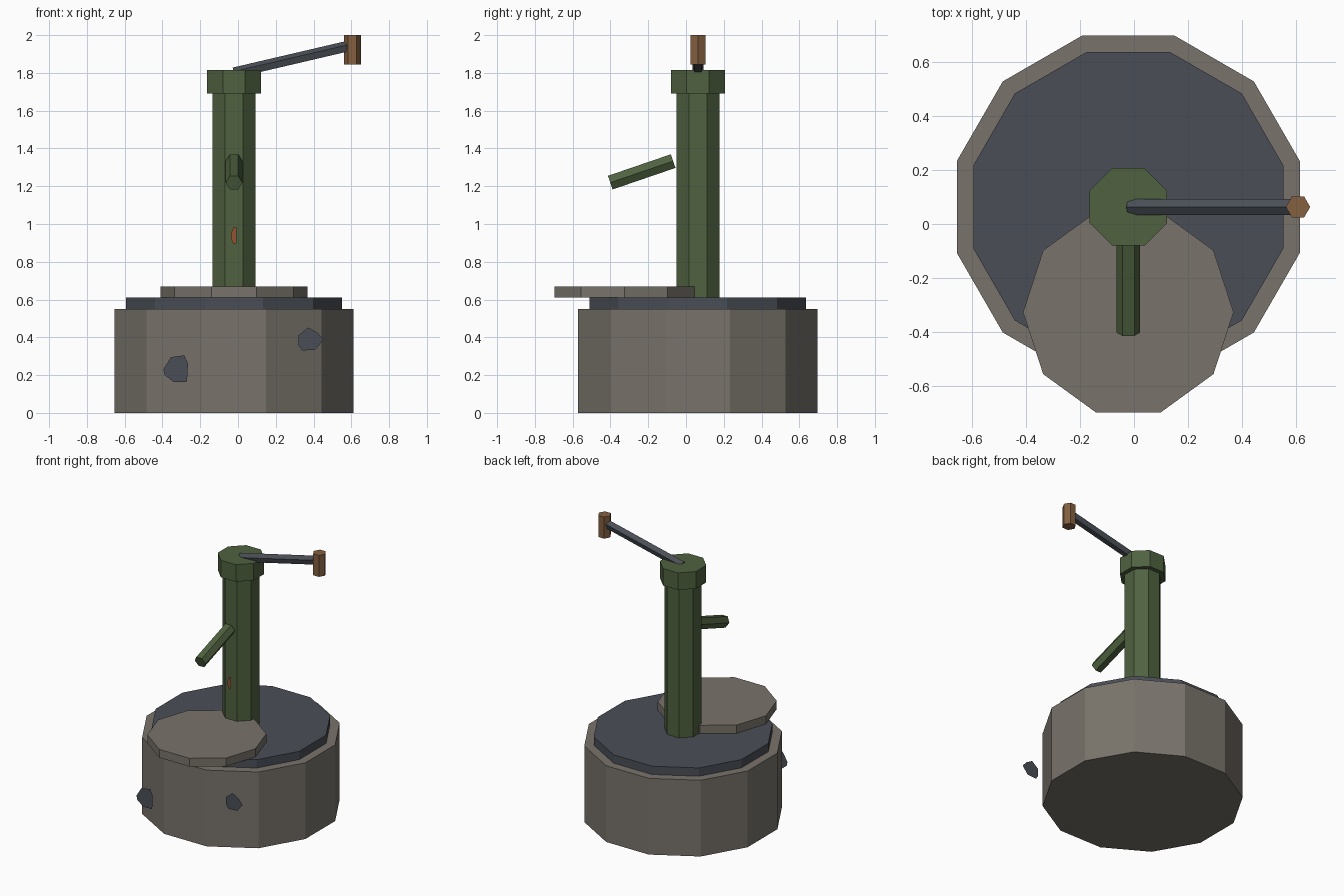
import bpy
import math
from mathutils import Vector

if "Cube" in bpy.data.objects:
    bpy.data.objects.remove(bpy.data.objects["Cube"])

CX, CY = -0.021, 0.063   # pump axis


def material(name, rgb):
    m = bpy.data.materials.new(name)
    m.diffuse_color = (*rgb, 1)
    m.use_nodes = True
    m.node_tree.nodes["Principled BSDF"].inputs["Base Color"].default_value = m.diffuse_color
    return m


STONE = material("grey_stone", (0.190, 0.173, 0.147))
SLATE = material("dark_slate", (0.068, 0.077, 0.092))
GREEN = material("green_paint", (0.080, 0.122, 0.051))
WOOD = material("brown_wood", (0.230, 0.115, 0.050))
RUST = material("rust", (0.280, 0.088, 0.032))


def mesh_object(name, verts, faces, mat):
    me = bpy.data.meshes.new(name)
    me.from_pydata(verts, [], faces)
    me.materials.append(mat)
    ob = bpy.data.objects.new(name, me)
    bpy.context.collection.objects.link(ob)
    return ob


def prism(name, start, end, radius, sides, mat, turn=0.0, ref=(1, 0, 0)):
    """Flat-sided rod from start to end; first corner lies along ref, turned by degrees."""
    a, b = Vector(start), Vector(end)
    axis = (b - a).normalized()
    u = Vector(ref)
    u = (u - axis * u.dot(axis)).normalized()
    v = axis.cross(u)
    ring = []
    for i in range(sides):
        t = math.radians(turn) + 2 * math.pi * i / sides
        ring.append(radius * (u * math.cos(t) + v * math.sin(t)))
    verts = [a + r for r in ring] + [b + r for r in ring]
    faces = [tuple(reversed(range(sides))), tuple(range(sides, 2 * sides))]
    for i in range(sides):
        j = (i + 1) % sides
        faces.append((i, j, sides + j, sides + i))
    return mesh_object(name, verts, faces, mat)


def upright(name, x, y, z0, z1, radius, sides, mat, turn=0.0):
    return prism(name, (x, y, z0), (x, y, z1), radius, sides, mat, turn)


def front_patch(name, outline, y, mat):
    """Flat patch facing the front, outline listed clockwise in x, z."""
    verts = [(x, y, z) for x, z in reversed(outline)]
    return mesh_object(name, verts, [tuple(range(len(verts)))], mat)


# Stone plinth, slate cover and overhanging basin stone
upright("plinth", CX, CY, 0.0, 0.55, 0.656, 12, STONE, 15)
upright("cover_slab", CX, CY, 0.55, 0.61, 0.593, 12, SLATE, 15)
upright("splash_stone", CX, -0.326, 0.61, 0.67, 0.389, 10, STONE)

# Pump body and cap
upright("pump_column", CX, CY, 0.61, 1.70, 0.123, 8, GREEN, 22.5)
upright("pump_cap", CX, CY, 1.692, 1.815, 0.155, 8, GREEN, 22.5)

# Spout sloping down to the front
prism("spout", (CX, -0.068, 1.333), (CX, -0.401, 1.219), 0.044, 6, GREEN)

# Five-sided lever with a ridge on top, and its grip
prism("lever", (CX, CY, 1.798), (0.60, CY, 1.943), 0.031, 5, SLATE, ref=(0, 0, 1))
upright("lever_grip", 0.606, CY, 1.845, 2.0, 0.045, 6, WOOD)

# Slate patches in front of the plinth, rust chip on the column
front_patch("left_patch", [(-0.395, 0.23), (-0.355, 0.295), (-0.285, 0.305), (-0.265, 0.26),
                           (-0.27, 0.165), (-0.34, 0.163), (-0.388, 0.20)], -0.593, SLATE)
front_patch("right_patch", [(0.32, 0.41), (0.372, 0.452), (0.42, 0.425), (0.452, 0.388),
                            (0.41, 0.335), (0.34, 0.33), (0.32, 0.36)], -0.593, SLATE)
front_patch("rust_chip", [(-0.037, 0.95), (-0.022, 0.985), (-0.008, 0.98),
                          (-0.008, 0.90), (-0.022, 0.892), (-0.037, 0.92)], -0.066, RUST)
